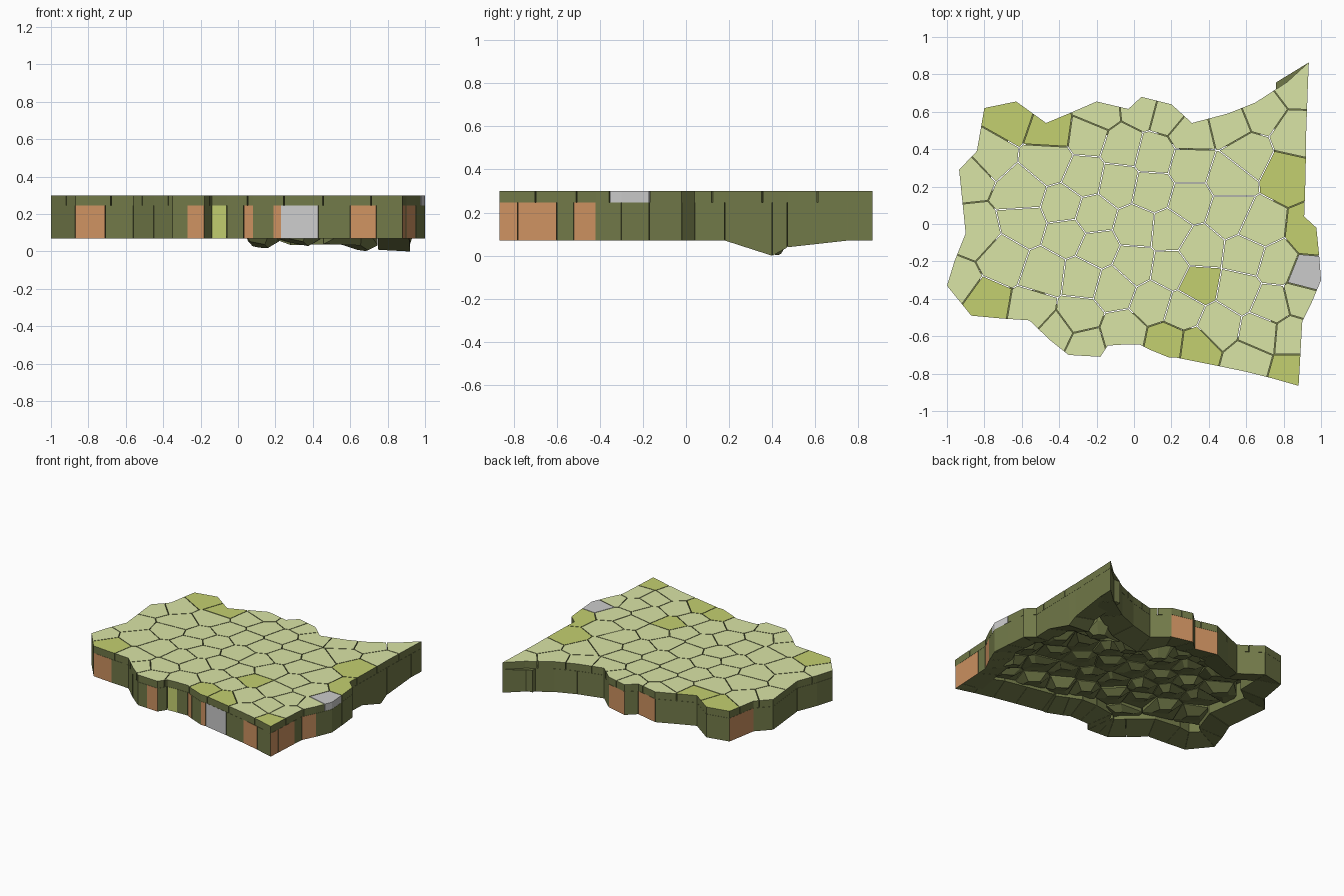
import bpy, bmesh, math, random
from mathutils import Vector
from mathutils.geometry import intersect_point_line

if "Cube" in bpy.data.objects:
    bpy.data.objects.remove(bpy.data.objects["Cube"])

random.seed(4)
TOP, SEAM, BASE, GAP = 0.30, 0.247, 0.07, 0.0025

# slab outline, counter-clockwise from the left tip
OUT = [Vector(p) for p in [
    (-1, -.33), (-.87, -.49), (-.71, -.505), (-.56, -.515), (-.45, -.62), (-.35, -.70),
    (-.27, -.705), (-.18, -.71), (-.14, -.65), (-.06, -.645), (.03, -.645), (.08, -.67),
    (.19, -.715), (.23, -.715), (.43, -.755), (.60, -.79), (.74, -.825), (.88, -.865),
    (.885, -.78), (.895, -.60), (.90, -.52), (.95, -.42), (1, -.30), (.99, -.17),
    (.975, -.02), (.91, .04), (.915, .18), (.92, .40), (.92, .47), (.93, .75),
    (.935, .865), (.82, .76), (.65, .65), (.50, .59), (.31, .54), (.20, .64), (.04, .68),
    (-.03, .615), (-.20, .655), (-.35, .59), (-.47, .54), (-.63, .655), (-.80, .62),
    (-.84, .39), (-.935, .29), (-.90, -.05), (-.96, -.20)]]
N = len(OUT)


def material(name, rgb):
    m = bpy.data.materials.new(name)
    m.diffuse_color = (*rgb, 1)
    m.use_nodes = True
    m.node_tree.nodes["Principled BSDF"].inputs["Base Color"].default_value = m.diffuse_color
    return m


LIGHT, LIME, OLIVE, TAN, GREY = range(5)
MATS = [material("light_green", (.70, .78, .38)), material("lime", (.55, .63, .16)),
        material("olive", (.165, .19, .065)), material("tan", (.62, .29, .12)), None]


def dist(p):
    best = 9
    for i in range(N):
        a, b = OUT[i], OUT[(i + 1) % N]
        q, t = intersect_point_line(p, a, b)
        q = a.lerp(b, min(1, max(0, t)))
        best = min(best, (p - Vector(q[:2])).length)
    return best


def inside(p):
    hit = False
    for i in range(N):
        a, b = OUT[i], OUT[(i + 1) % N]
        if (a.y > p.y) != (b.y > p.y) and p.x < a.x + (p.y - a.y) * (b.x - a.x) / (b.y - a.y):
            hit = not hit
    return hit


def under(p):
    # hollow underside with a ridge that drops to the right edge
    z = BASE + .08 * min(1, dist(p) / .3)
    r = max(0, min(1, 1.2 - abs(p.y - .38) / .12)) if p.x > .02 else 0
    return z * (1 - r) + .05 * (1 - p.x / .92) * r


def inward(i):
    d = (OUT[(i + 1) % N] - OUT[i - 1]).normalized()
    return Vector((-d.y, d.x))


def stone(bm, rings, top_mat, side_mat):
    # skin a stack of equal rings, top to bottom, and cap both ends
    vs = [[bm.verts.new(c) for c in ring] for ring in rings]
    n = len(vs[0])
    bm.faces.new(vs[0]).material_index = top_mat
    bm.faces.new(vs[-1][::-1]).material_index = side_mat
    for a, b in zip(vs, vs[1:]):
        for i in range(n):
            j = (i + 1) % n
            bm.faces.new((a[i], b[i], b[j], a[j])).material_index = side_mat


def finish(bm, name):
    bmesh.ops.recalc_face_normals(bm, faces=bm.faces)
    me = bpy.data.meshes.new(name)
    bm.to_mesh(me)
    for m in MATS:
        me.materials.append(m)
    bpy.context.collection.objects.link(bpy.data.objects.new(name, me))


def cell(seed, seeds):
    # outline trimmed to the area nearest one seed
    poly = OUT
    for s in sorted(seeds, key=lambda s: (s - seed).length)[1:]:
        d = (s - seed).normalized()
        lim = d.dot((s + seed) / 2) - GAP
        new = []
        for a, b in zip(poly, poly[1:] + poly[:1]):
            ha, hb = d.dot(a) - lim, d.dot(b) - lim
            if ha <= 0:
                new.append(a)
            if (ha <= 0) != (hb <= 0):
                new.append(a.lerp(b, ha / (ha - hb)))
        poly = new
    return [p for i, p in enumerate(poly) if (p - poly[i - 1]).length > 1e-4]


# stone centres: accent stones, a rim row, then a turned and jittered grid
accents = {(.82, .27): LIME, (-.80, -.42): LIME, (.95, -.05): LIME, (.93, -.28): GREY,
           (.33, -.66): LIME, (.18, -.64): LIME, (.84, -.80): LIME, (-.44, .50): LIME,
           (-.67, .58): LIME, (.34, -.32): LIME}
seeds = [Vector(k) for k in accents]


def add_seed(p, gap):
    if inside(p) and all((p - s).length > (.19 if k == 0 else gap) for k, s in enumerate(seeds)):
        seeds.append(p)


for i in range(N):
    add_seed(OUT[i] + inward(i) * .055, .12)
ca, sa = math.cos(-.3), math.sin(-.3)
for i in range(-7, 8):
    for j in range(-7, 8):
        u = (i + .25 * (j % 2)) * .2 + random.uniform(-.025, .025)
        v = j * .185 + random.uniform(-.025, .025)
        p = Vector((u * ca - v * sa, u * sa + v * ca))
        if dist(p) > .11:
            add_seed(p, .13)

# paving stones: deep in the middle, thin caps along the rim
deep, caps = bmesh.new(), bmesh.new()
for k, s in enumerate(seeds):
    col = accents[list(accents)[k]] if k < len(accents) else LIGHT
    poly = cell(s, seeds)
    top = [(p.x, p.y, TOP) for p in poly]
    if min(dist(p) for p in poly) < .02:
        stone(caps, [top, [(p.x, p.y, SEAM) for p in poly]], col,
              GREY if col == GREY else OLIVE)
    else:
        c = sum(poly, Vector((0, 0))) / len(poly)
        z = under(c) + random.uniform(-.02, .01)
        low = [(p.x, p.y, max(under(p), z) + .015) for p in poly]
        tip = [(*c.lerp(p, .5), z + .15 * (p - c).dot(Vector((-.7, -.7)))) for p in poly]
        stone(deep, [top, low, tip], col, OLIVE)
finish(deep, "paving_stones")
finish(caps, "rim_stones")

# wall blocks below the rim, one per outline segment
wall = bmesh.new()
colours = {1: TAN, 6: TAN, 8: LIME, 10: TAN, 12: TAN, 13: GREY, 15: TAN, 17: TAN, 18: TAN,
           20: TAN, 35: TAN, 37: TAN, 42: TAN}
for i in range(N):
    j = (i + 1) % N
    a, b = OUT[i], OUT[j]
    t = (b - a).normalized() * .001
    quad = [a + t, b - t, b + inward(j) * .17 - t, a + inward(i) * .17 + t]
    stone(wall, [[(p.x, p.y, SEAM - .001) for p in quad],
                 [(p.x, p.y, max(0, under(p))) for p in quad]], OLIVE, OLIVE)
    # only the outward face carries the accent colour
    wall.faces.ensure_lookup_table()
    wall.faces[-4].material_index = colours.get(i, OLIVE)
finish(wall, "wall_blocks")
